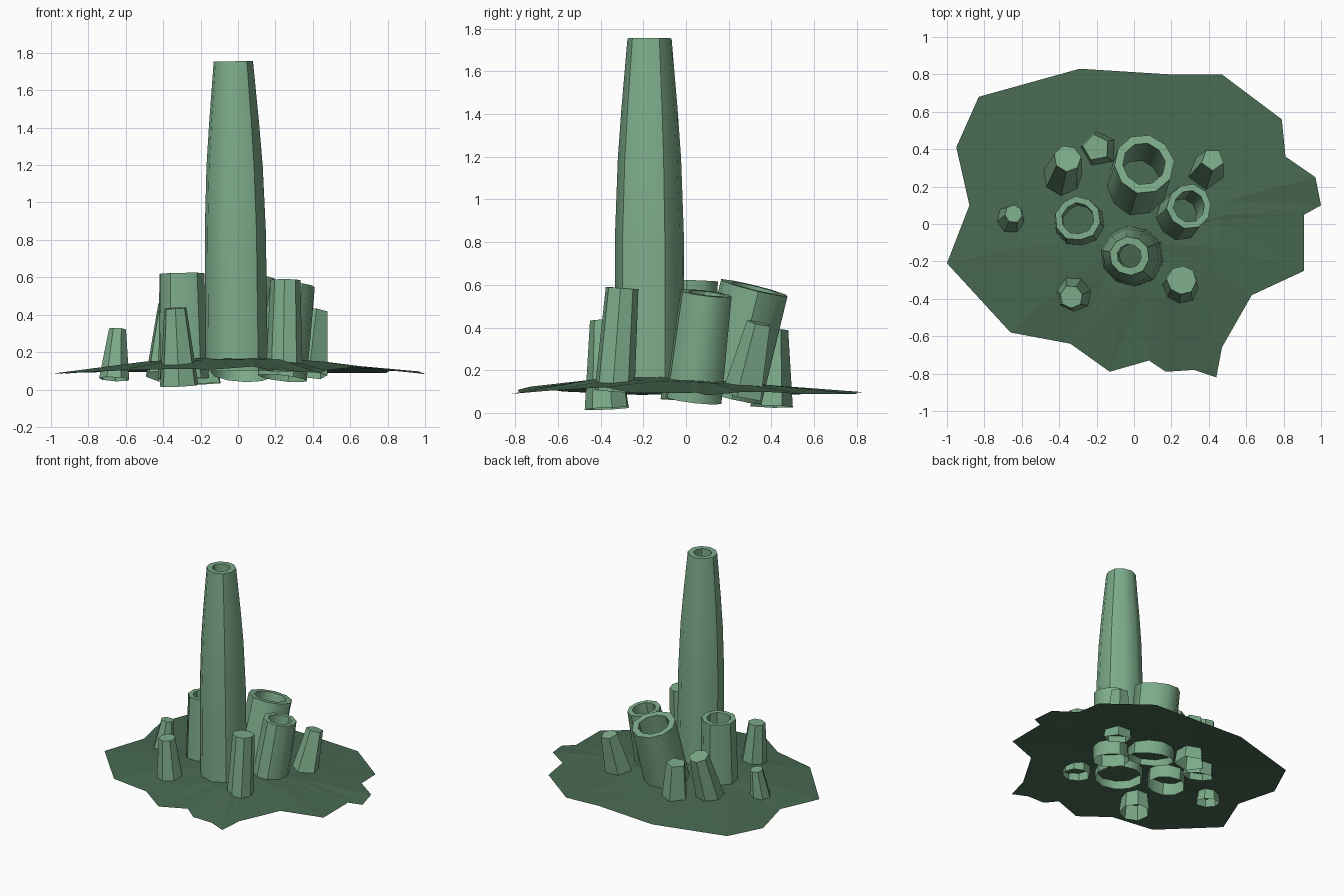
import bpy, bmesh, random
from math import cos, sin, pi, radians
from mathutils import Vector

random.seed(4)
if "Cube" in bpy.data.objects:
    bpy.data.objects.remove(bpy.data.objects["Cube"])


def material(name, rgb):
    m = bpy.data.materials.new(name)
    m.use_nodes = True
    m.diffuse_color = (*rgb, 1)
    m.node_tree.nodes["Principled BSDF"].inputs["Base Color"].default_value = (*rgb, 1)
    return m


LIGHT = material("pale green", (0.205, 0.413, 0.254))
DARK = material("deep green", (0.065, 0.141, 0.084))


def finish(name, bm, mat):
    mesh = bpy.data.meshes.new(name)
    bm.to_mesh(mesh)
    bm.free()
    mesh.materials.append(mat)
    ob = bpy.data.objects.new(name, mesh)
    bpy.context.collection.objects.link(ob)
    return ob


def tube(name, base, top, radii, sides, hole=0):
    """Leaning tapered stalk, open below; hollow when hole > 0, otherwise capped."""
    base, top = Vector(base), Vector(top)
    axis = (top - base).normalized()
    u = Vector((0, 1, 0)).cross(axis).normalized()
    v = axis.cross(u)
    wobble = [random.uniform(0.95, 1.05) for _ in range(sides)]
    start = random.uniform(0, pi)
    bm = bmesh.new()

    def ring(t, r):
        c = base.lerp(top, t)
        return [bm.verts.new(c + r * w * (u * cos(start + 2 * pi * i / sides)
                                          + v * sin(start + 2 * pi * i / sides)))
                for i, w in enumerate(wobble)]

    rings = [ring(t, r) for t, r in radii]
    if hole:
        rings += [ring(1, hole), ring(0.25, hole)]
    for a, b in zip(rings, rings[1:]):
        for i in range(sides):
            j = (i + 1) % sides
            bm.faces.new((a[i], a[j], b[j], b[i]))
    if not hole:
        bm.faces.new(rings[-1])
    ob = finish(name, bm, LIGHT)
    bpy.ops.object.select_all(action="DESELECT")
    ob.select_set(True)
    bpy.context.view_layer.objects.active = ob
    bpy.ops.object.shade_smooth_by_angle(angle=radians(38))


# Tall central chimney
tube("tall_stalk", (-0.01, -0.17, 0.1), (-0.027, -0.17, 1.755),
     [(0, 0.168), (0.45, 0.165), (0.66, 0.152), (0.8, 0.135), (1, 0.106)], 10, 0.065)

# Open tubes around it
tube("back_tube", (0.01, 0.2, 0.08), (0.05, 0.325, 0.585), [(0, 0.165), (1, 0.162)], 10, 0.115)
tube("left_tube", (-0.29, 0.01, 0.06), (-0.3, 0.03, 0.62), [(0, 0.135), (1, 0.12)], 10, 0.085)
tube("right_tube", (0.24, 0.035, 0.06), (0.295, 0.095, 0.56), [(0, 0.13), (1, 0.118)], 10, 0.083)

# Capped stubs
tube("front_right_stub", (0.25, -0.335, 0.1), (0.255, -0.3, 0.585), [(0, 0.098), (1, 0.08)], 8)
tube("front_left_stub", (-0.315, -0.37, 0.02), (-0.335, -0.39, 0.435), [(0, 0.108), (1, 0.062)], 7)
tube("far_left_stub", (-0.66, 0.02, 0.055), (-0.643, 0.055, 0.323), [(0, 0.085), (1, 0.048)], 7)
tube("back_left_stub", (-0.385, 0.24, 0.07), (-0.355, 0.35, 0.46), [(0, 0.112), (1, 0.074)], 7)
tube("rear_stub", (-0.18, 0.4, 0.03), (-0.2, 0.41, 0.39), [(0, 0.105), (1, 0.072)], 5)
tube("back_right_stub", (0.38, 0.27, 0.08), (0.42, 0.345, 0.42), [(0, 0.1), (1, 0.06)], 5)

# Ragged, gently domed ground sheet
outline = [(-1, -.21), (-.66, -.58), (-.34, -.64), (-.13, -.79), (.08, -.73), (.17, -.79),
           (.32, -.78), (.44, -.82), (.47, -.66), (.63, -.38), (.91, -.25), (.91, .05),
           (1, .1), (.97, .25), (.81, .36), (.79, .56), (.47, .8), (.19, .8),
           (-.29, .83), (-.83, .68), (-.95, .41), (-.88, .1)]
bm = bmesh.new()
rim = [bm.verts.new((x, y, 0.085 + 0.1 * max(0, 1 - Vector((x, y)).length)
                     + random.uniform(-0.004, 0.012))) for x, y in outline]
mid = [bm.verts.new((p.co.x * 0.5, p.co.y * 0.5, 0.145 - 0.04 * p.co.y * 0.5)) for p in rim]
peak = bm.verts.new((-0.03, -0.1, 0.18))
for i in range(len(rim)):
    j = (i + 1) % len(rim)
    bm.faces.new((rim[i], rim[j], mid[j]))
    bm.faces.new((rim[i], mid[j], mid[i]))
    bm.faces.new((mid[i], mid[j], peak))
finish("ground_sheet", bm, DARK)
